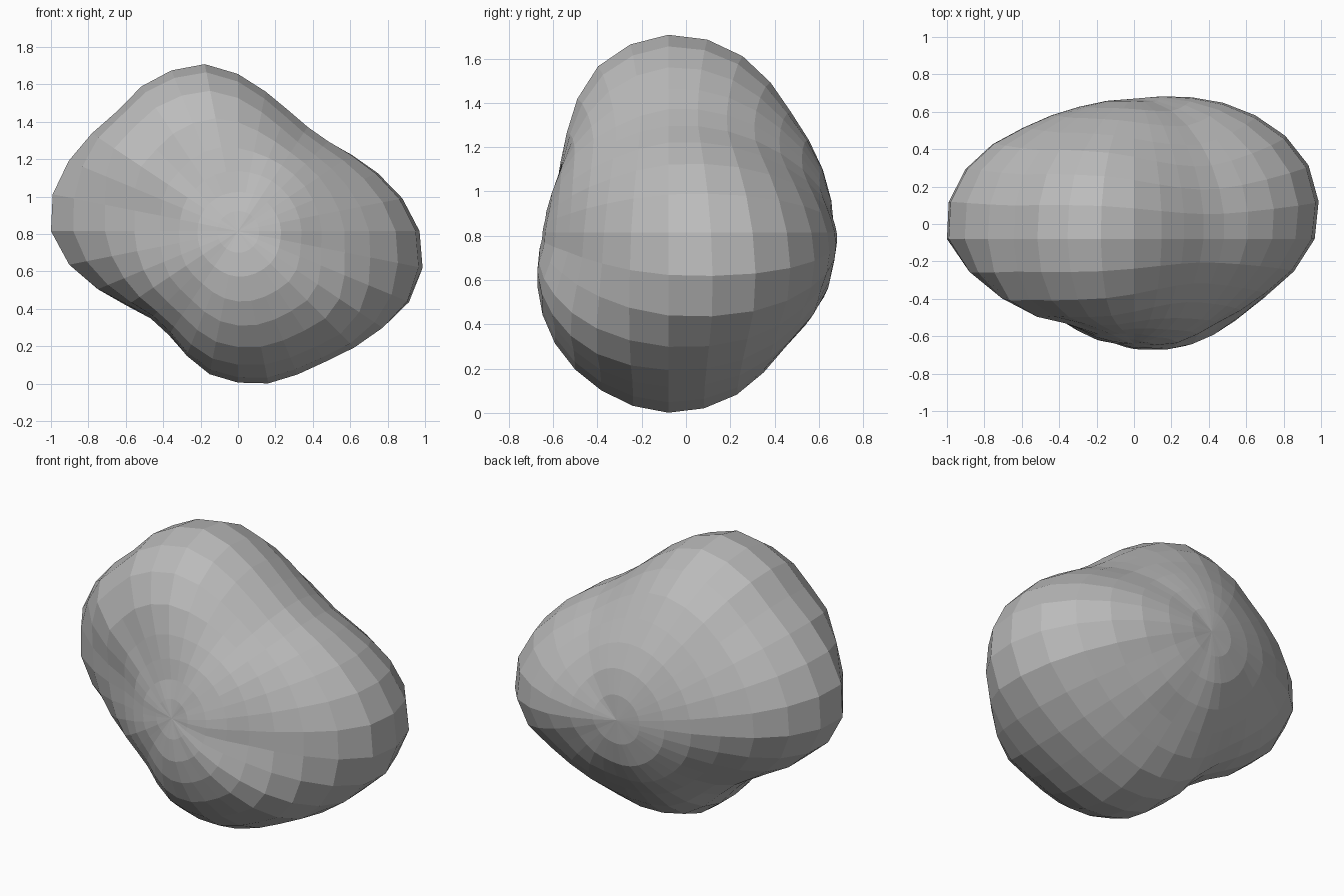
import bpy, bmesh, math
from mathutils import Vector

cube = bpy.data.objects.get("Cube")
if cube:
    bpy.data.objects.remove(cube, do_unlink=True)

SEGMENTS, RINGS = 32, 16
CENTRE = Vector((0, -.08, .815))

# Waist radius around the boulder, one value per segment
OUTLINE = [.95, .88, .8, .73, .68, .67, .7, .76, .84, .91, .93, .93, .91, .94, .98, 1.01,
           1, .92, .81, .71, .65, .66, .72, .78, .81, .83, .83, .84, .88, .93, .98, .985]

# Radius from front pole to back pole, along several directions around the waist
RIGHT_TIP = [.56, .605, .64, .78, .985, 1.03, .935, .82, .75]
PROFILES = [
    (-10, RIGHT_TIP),
    (50, [.56, .57, .6, .62, .67, .69, .71, .74, .75]),
    (100, [.56, .545, .645, .82, .9, .87, .78, .755, .75]),
    (140, [.56, .555, .635, .86, .92, .91, .81, .76, .75]),
    (175, [.56, .565, .585, .765, 1, .975, .84, .765, .75]),
    (225, [.56, .59, .62, .66, .65, .7, .72, .75, .75]),
    (278, [.56, .64, .72, .78, .82, .8, .742, .762, .75]),
    (315, [.56, .64, .74, .84, .88, .88, .83, .79, .75]),
    (350, RIGHT_TIP),
]


def spline(values, t):
    """Smooth curve through evenly spaced values, t counted in steps."""
    last = len(values) - 1
    i = min(int(t), last - 1)
    f = t - i
    a, b, c, d = (values[max(0, min(last, i + k))] for k in (-1, 0, 1, 2))
    return b + f / 2 * (c - a + f * (2 * a - 5 * b + 4 * c - d + f * (3 * (b - c) + d - a)))


def radius(around, latitude):
    """Blend the two nearest profiles and fade in the outline lumps at the waist."""
    segment = round(around * SEGMENTS / 360) % SEGMENTS
    if around > 350:
        around -= 360
    for (start, low), (end, high) in zip(PROFILES, PROFILES[1:]):
        if start <= around <= end:
            f = (around - start) / (end - start)
            f = f * f * (3 - 2 * f)
            break
    blend = [a + (b - a) * f for a, b in zip(low, high)]
    steps = len(blend) - 1
    lump = (OUTLINE[segment] - blend[steps // 2]) * math.cos(latitude) ** 3
    return spline(blend, (latitude / math.pi + .5) * steps) + lump


# Boulder: a sphere with its poles front and back, pushed in and out
bm = bmesh.new()
bmesh.ops.create_uvsphere(bm, u_segments=SEGMENTS, v_segments=RINGS, radius=1)
for v in bm.verts:
    x, y, z = v.co.x, v.co.z, -v.co.y
    latitude = math.asin(max(-1, min(1, y)))
    around = round(math.degrees(math.atan2(z, x)), 3) % 360
    v.co = CENTRE + Vector((x, y, z)) * radius(around, latitude)
bmesh.ops.recalc_face_normals(bm, faces=bm.faces[:])

mesh = bpy.data.meshes.new("boulder")
bm.to_mesh(mesh)
bm.free()
boulder = bpy.data.objects.new("boulder", mesh)
bpy.context.collection.objects.link(boulder)

# Plain grey stone
stone = bpy.data.materials.new("grey stone")
stone.use_nodes = True
grey = (.5, .5, .5, 1)
stone.diffuse_color = grey
stone.node_tree.nodes["Principled BSDF"].inputs["Base Color"].default_value = grey
mesh.materials.append(stone)
